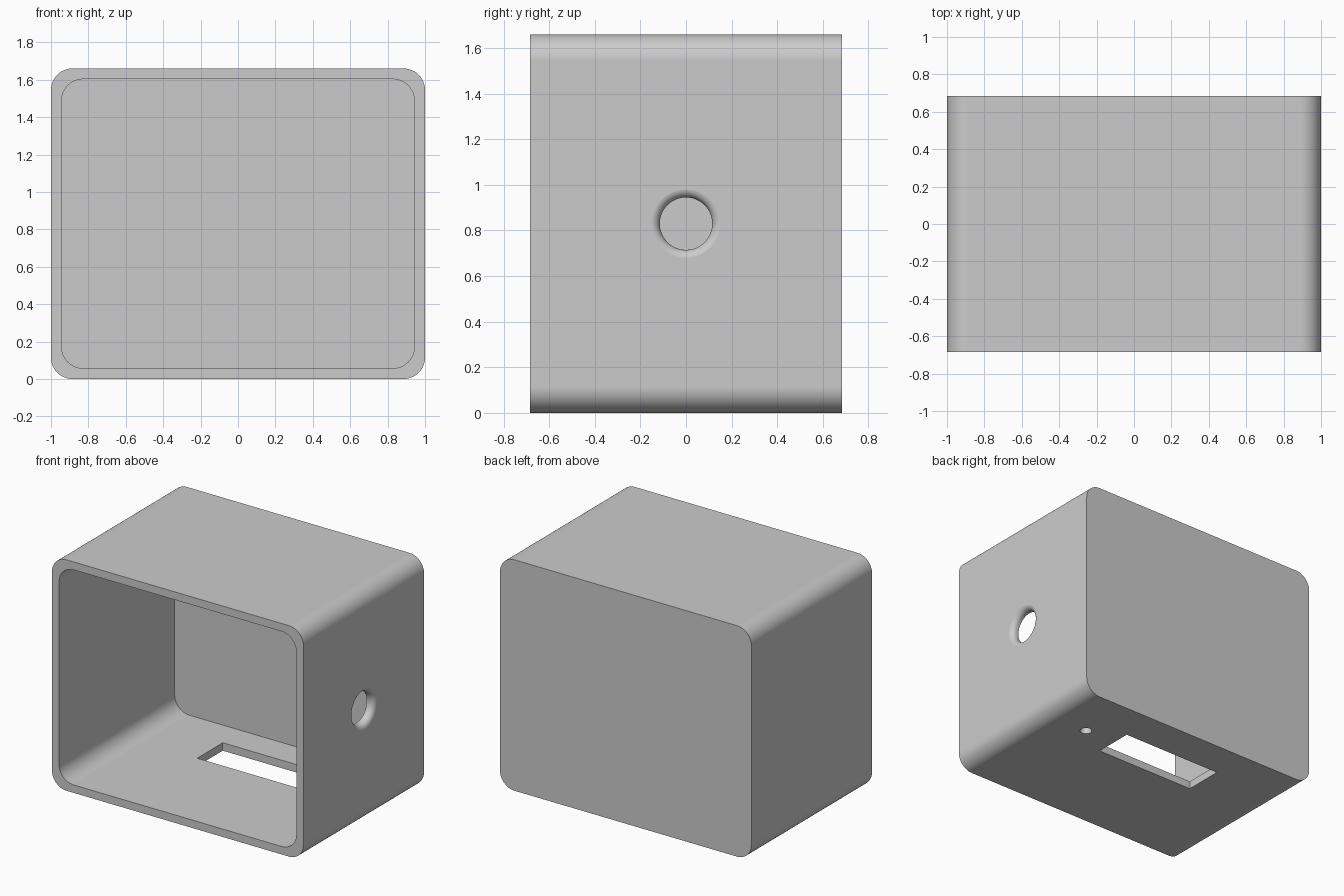
import bpy, bmesh, math
from mathutils import Matrix, Vector

cube = bpy.data.objects.get("Cube")
if cube:
    bpy.data.objects.remove(cube, do_unlink=True)

W, D, H = 2.0, 1.37, 1.66      # outer size
WALL = 0.057
CORNER = 0.115

grey = bpy.data.materials.new("light_grey")
grey.use_nodes = True
grey.diffuse_color = (0.6, 0.6, 0.6, 1)
grey.node_tree.nodes["Principled BSDF"].inputs["Base Color"].default_value = (0.6, 0.6, 0.6, 1)


def loft(name, rings):
    """Skin a list of equal-length point rings and cap both ends."""
    bm = bmesh.new()
    rows = [[bm.verts.new(p) for p in ring] for ring in rings]
    n = len(rows[0])
    for a, b in zip(rows, rows[1:]):
        for i in range(n):
            j = (i + 1) % n
            bm.faces.new((a[i], a[j], b[j], b[i]))
    bm.faces.new(rows[0])
    bm.faces.new(rows[-1])
    bmesh.ops.recalc_face_normals(bm, faces=bm.faces[:])
    mesh = bpy.data.meshes.new(name)
    bm.to_mesh(mesh)
    bm.free()
    mesh.materials.append(grey)
    obj = bpy.data.objects.new(name, mesh)
    bpy.context.collection.objects.link(obj)
    return obj


def rounded_prism(name, w, h, y0, y1, steps=12):
    """Rounded rectangle in x-z, extruded along y."""
    outline = []
    for k, (sx, sz) in enumerate([(1, 1), (-1, 1), (-1, -1), (1, -1)]):
        for i in range(steps + 1):
            a = math.pi / 2 * (k + i / steps)
            outline.append((sx * (w / 2 - CORNER) + CORNER * math.cos(a),
                            H / 2 + sz * (h / 2 - CORNER) + CORNER * math.sin(a)))
    return loft(name, [[(x, y, z) for x, z in outline] for y in (y0, y1)])


def lathe(name, profile, matrix, sides=48):
    """Revolve (radius, height) pairs about the matrix's z axis."""
    turn = [2 * math.pi * i / sides for i in range(sides)]
    return loft(name, [[matrix @ Vector((r * math.cos(a), r * math.sin(a), t)) for a in turn]
                       for r, t in profile])


def box(name, x0, x1, y0, y1, z0, z1):
    return loft(name, [[(x0, y0, z), (x1, y0, z), (x1, y1, z), (x0, y1, z)] for z in (z0, z1)])


def cut(target, cutter):
    cutter.hide_render = True
    mod = target.modifiers.new("cut", "BOOLEAN")
    mod.operation = "DIFFERENCE"
    mod.solver = "EXACT"
    mod.object = cutter
    bpy.context.view_layer.objects.active = target
    bpy.ops.object.modifier_apply(modifier=mod.name)
    bpy.data.objects.remove(cutter, do_unlink=True)


# Housing: rounded box, hollow and open at the front
housing = rounded_prism("housing", W, H, -D / 2, D / 2)
cut(housing, rounded_prism("cavity_cutter", W - 2 * WALL, H - 2 * WALL, -D, D / 2 - WALL))

# Side hole with a rounded outer rim
hole_r, fillet = 0.115, 0.04
profile = [(hole_r, -0.2)]
for i in range(11):
    a = math.pi / 2 * i / 10
    profile.append((hole_r + fillet * (1 - math.cos(a)), fillet * (math.sin(a) - 1) + 0.0004))
profile.append((hole_r + fillet, 0.1))
side = Matrix.Translation((W / 2, 0, H / 2)) @ Matrix.Rotation(math.pi / 2, 4, "Y")
cut(housing, lathe("side_hole_cutter", profile, side))

# Rectangular slot and small round hole in the floor
cut(housing, box("slot_cutter", -0.405, 0.405, 0.115, 0.405, -0.1, 0.1))
cut(housing, lathe("floor_hole_cutter", [(0.04, -0.1), (0.04, 0.1)],
                   Matrix.Translation((0.655, 0.265, 0)), 32))

# Smooth curves, crisp edges, flat walls
bpy.ops.object.select_all(action="DESELECT")
housing.select_set(True)
bpy.context.view_layer.objects.active = housing
bpy.ops.object.shade_smooth_by_angle(angle=math.radians(30))
weighted = housing.modifiers.new("flat_walls", "WEIGHTED_NORMAL")
weighted.keep_sharp = True
